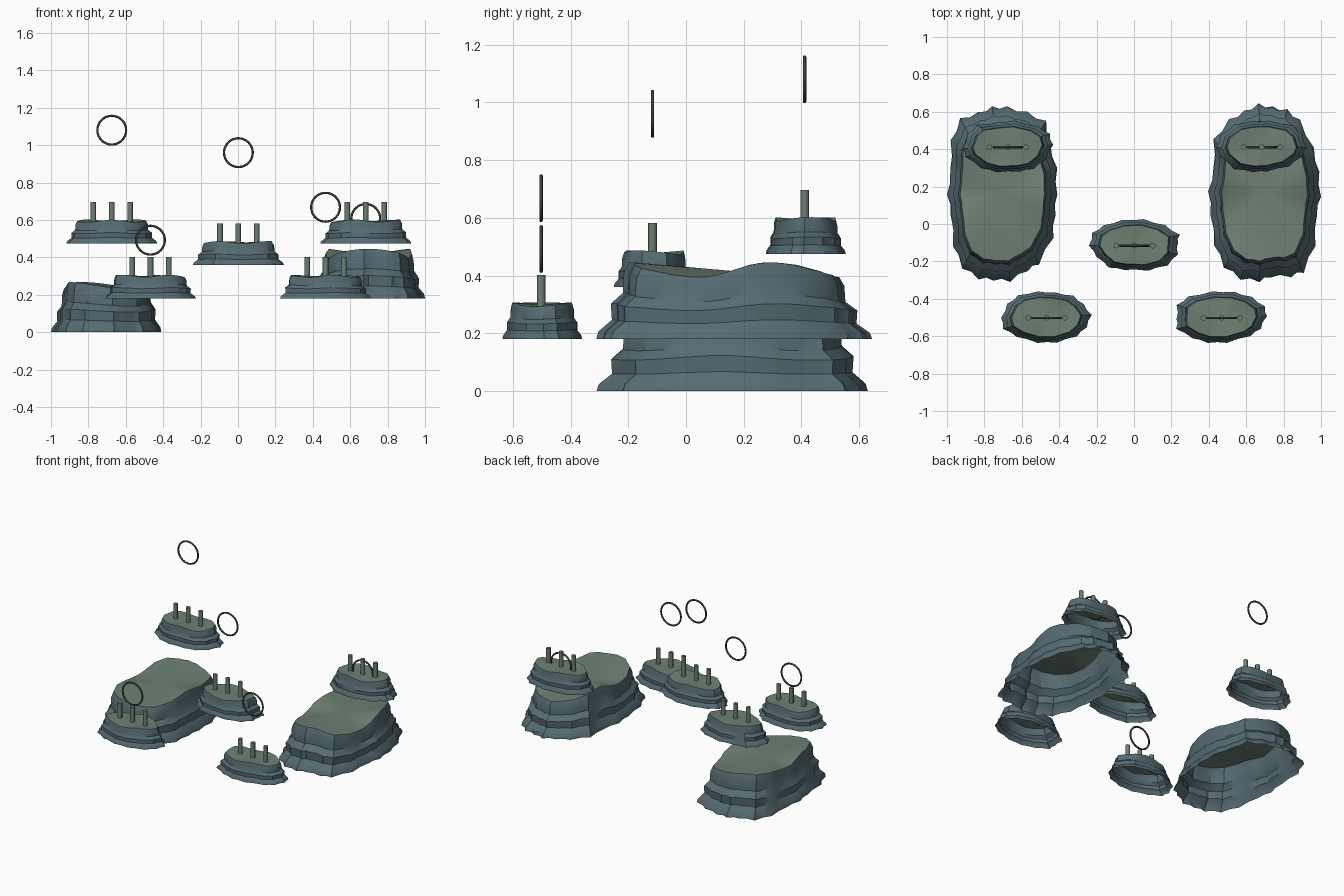
import bpy, bmesh, math, random
from mathutils import Vector

if "Cube" in bpy.data.objects:
    bpy.data.objects.remove(bpy.data.objects["Cube"])


def material(name, rgb):
    m = bpy.data.materials.new(name)
    lin = [((c / 255 + 0.055) / 1.055) ** 2.4 for c in rgb]
    m.diffuse_color = (*lin, 1)
    m.use_nodes = True
    m.node_tree.nodes["Principled BSDF"].inputs["Base Color"].default_value = m.diffuse_color
    return m


CLIFF = material("slate_cliff", (85, 107, 114))
MOSS = material("moss_green", (109, 128, 115))
IRON = material("dark_iron", (60, 67, 63))

# terraced cliff profile: (height fraction, outline scale)
PROFILE = [(0, 1), (.1, .985), (.25, .89), (.46, .9), (.6, .815), (.86, .81), (1, .775)]


def finish(obj, angle):
    bpy.ops.object.select_all(action='DESELECT')
    obj.select_set(True)
    bpy.context.view_layer.objects.active = obj
    bpy.ops.object.shade_smooth_by_angle(angle=math.radians(angle))


def craggy_outline(hx, hy, count, power, seed):
    """Jittered superellipse with notched edges, fitted to its half sizes."""
    rng = random.Random(seed)
    pts = []
    for i in range(count):
        a = 2 * math.pi * (i + rng.uniform(-.2, .2)) / count
        c, s = math.cos(a), math.sin(a)
        r = (abs(c) ** power + abs(s) ** power) ** (-1 / power)
        r *= 1 + rng.uniform(-.05, .05)
        pts.append(Vector((c * r * hx, s * r * hy)))
    ring = []
    for i, p in enumerate(pts):
        ring += [p, (p + pts[(i + 1) % count]) * .5 * .97]
    for k, half in enumerate((hx, hy)):
        lo, hi = min(p[k] for p in ring), max(p[k] for p in ring)
        for p in ring:
            p[k] = (2 * (p[k] - lo) / (hi - lo) - 1) * half
    return ring


def rock(name, x, y, z0, ring, height, wave, phase):
    """Hollow terraced rock with a mossy fan cap, open underneath."""
    n = len(ring)
    soft = [(ring[i - 1] + ring[i] * 2 + ring[(i + 1) % n]) / 4 for i in range(n)]
    bm = bmesh.new()
    rows = []
    for t, s in PROFILE:
        row = []
        for i in range(n):
            p = ring[i].lerp(soft[i], .6 * t) * s
            z = z0 + height * t + wave * t * math.sin(3 * math.atan2(p.y, p.x) + phase)
            row.append(bm.verts.new((x + p.x, y + p.y, z)))
        rows.append(row)
    top = bm.verts.new((x, y, z0 + height * .98))
    for i in range(n):
        j = (i + 1) % n
        for lo, hi in zip(rows, rows[1:]):
            bm.faces.new((lo[i], lo[j], hi[j], hi[i]))
        bm.faces.new((rows[-1][i], rows[-1][j], top)).material_index = 1
    me = bpy.data.meshes.new(name)
    bm.to_mesh(me)
    bm.free()
    me.materials.append(CLIFF)
    me.materials.append(MOSS)
    obj = bpy.data.objects.new(name, me)
    bpy.context.collection.objects.link(obj)
    finish(obj, 35)


def post(name, x, y, z0, z1):
    bpy.ops.mesh.primitive_cylinder_add(vertices=8, radius=.015, depth=z1 - z0,
                                        location=(x, y, (z0 + z1) / 2))
    o = bpy.context.object
    o.name = name
    o.data.materials.append(MOSS)
    finish(o, 50)


def hoop(name, x, y, z):
    bpy.ops.mesh.primitive_torus_add(location=(x, y, z), rotation=(math.pi / 2, 0, 0),
                                     major_radius=.077, minor_radius=.006,
                                     major_segments=32, minor_segments=8)
    o = bpy.context.object
    o.name = name
    o.data.materials.append(IRON)
    finish(o, 60)


# two large islands
rock("left_island", -.705, .16, 0, craggy_outline(.295, .47, 22, 2.9, 3), .25, .018, 2)
rock("right_island", .698, .167, .18, craggy_outline(.302, .478, 22, 2.9, 8), .24, .026, 0)

# five small platforms: name, x, y, base height, hoop height
PLATFORMS = [
    ("back_left", -.675, .415, .475, 1.08),
    ("back_right", .683, .415, .475, .608),
    ("middle", .002, -.112, .36, .96),
    ("front_left", -.468, -.498, .18, .492),
    ("front_right", .468, -.498, .18, .668),
]
for k, (name, x, y, z0, hoop_z) in enumerate(PLATFORMS):
    ring = craggy_outline(.243, .138, 14, 2.3, 20 + k)
    rock(name + "_platform", x, y, z0, ring, .12, .007, k * 1.3)
    for i in (-1, 0, 1):
        post(f"{name}_post_{i + 2}", x + i * .098, y - .004, z0 + .1, z0 + .222)
    hoop(name + "_hoop", x, y - .004, hoop_z)
